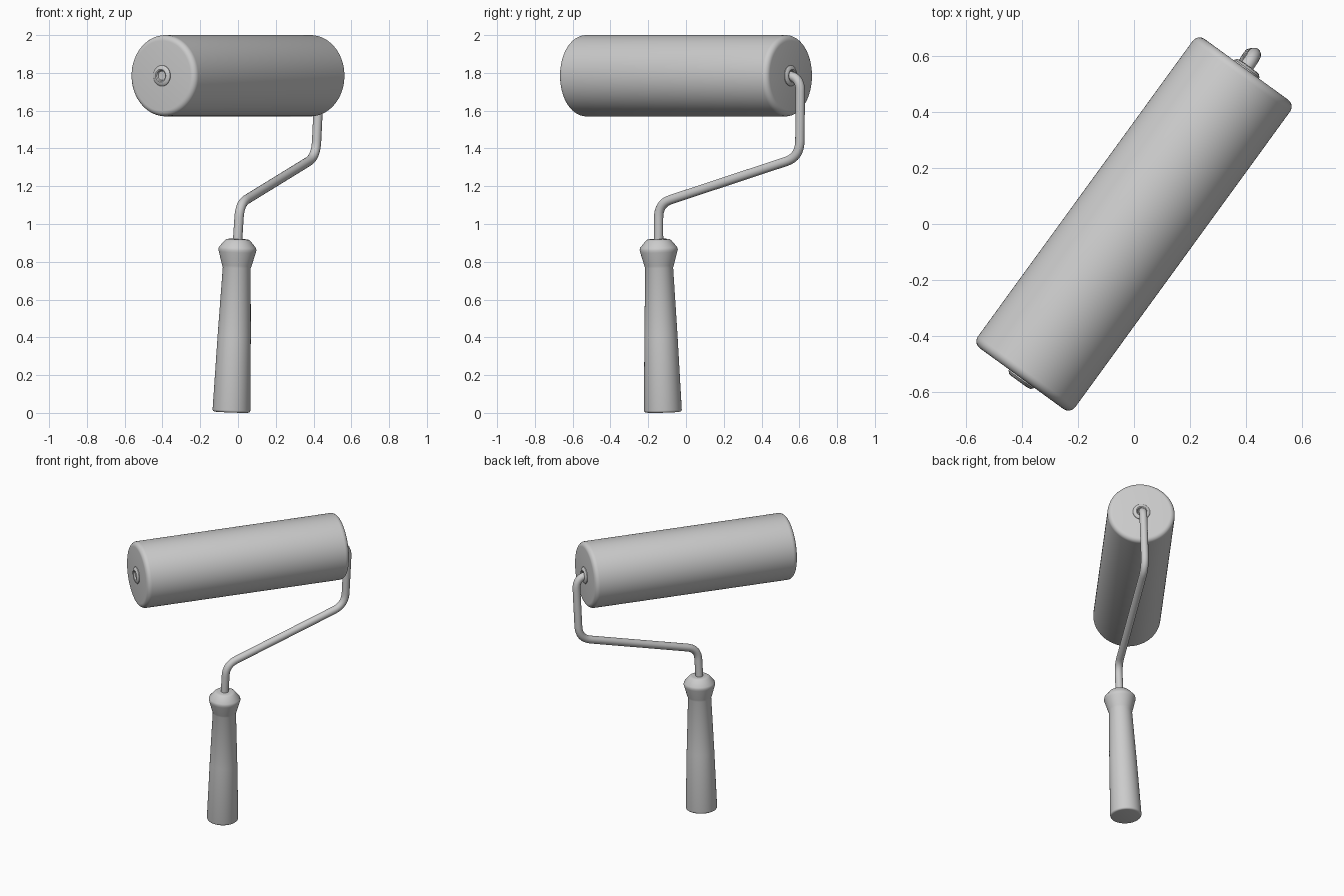
import bpy, bmesh, math
from mathutils import Vector

if "Cube" in bpy.data.objects:
    bpy.data.objects.remove(bpy.data.objects["Cube"])


def lathe(name, profile, origin, direction, segs=64, angle=35):
    """Spin (radius, height) points around an axis."""
    bm = bmesh.new()
    rings = []
    for r, h in profile:
        if r < 1e-6:
            rings.append([bm.verts.new((0, 0, h))])
        else:
            rings.append([bm.verts.new((r * math.cos(2 * math.pi * i / segs),
                                        r * math.sin(2 * math.pi * i / segs), h))
                          for i in range(segs)])
    for a, b in zip(rings, rings[1:]):
        for i in range(segs):
            j = (i + 1) % segs
            loop = [a[i % len(a)], a[j % len(a)], b[j % len(b)], b[i % len(b)]]
            bm.faces.new(list(dict.fromkeys(loop)))
    bmesh.ops.recalc_face_normals(bm, faces=bm.faces)
    me = bpy.data.meshes.new(name)
    bm.to_mesh(me)
    bm.free()
    ob = bpy.data.objects.new(name, me)
    bpy.context.collection.objects.link(ob)
    ob.location = origin
    ob.rotation_euler = Vector(direction).to_track_quat('Z', 'Y').to_euler()
    bpy.ops.object.select_all(action='DESELECT')
    ob.select_set(True)
    bpy.context.view_layer.objects.active = ob
    bpy.ops.object.shade_smooth_by_angle(angle=math.radians(angle))
    return ob


def rounded_path(points, cuts, steps=8):
    """Replace each inner corner by a smooth bend starting 'cut' away from it."""
    pts = [Vector(p) for p in points]
    out = [pts[0]]
    for a, p, b, c in zip(pts, pts[1:], pts[2:], cuts):
        s, e = p + (a - p).normalized() * c, p + (b - p).normalized() * c
        for k in range(steps + 1):
            t = k / steps
            out.append(s * (1 - t) ** 2 + p * 2 * t * (1 - t) + e * t ** 2)
    return out + [pts[-1]]


def arc(r, h, rad, a0, a1, n=6):
    return [(r + rad * math.cos(math.radians(a0 + (a1 - a0) * i / n)),
             h + rad * math.sin(math.radians(a0 + (a1 - a0) * i / n))) for i in range(n + 1)]


# Roller sleeve with softly rounded ends
axis = Vector((0.588, 0.809, 0)).normalized()
centre = Vector((0, 0, 1.785))
R, H, B = 0.215, 0.683, 0.03
lathe("roller_sleeve",
      [(0, -H)] + arc(R - B, -H + B, B, -90, 0) + arc(R - B, H - B, B, 0, 90) + [(0, H)],
      centre, axis, 96)

# Bearing hubs at both ends
hub = [(0, 0.001), (0.024, 0.002), (0.028, 0.011), (0.034, 0.014),
       (0.046, 0.012), (0.055, 0.004), (0.055, -0.02), (0, -0.02)]
for side, label in ((1, "rear"), (-1, "front")):
    lathe(label + "_hub", hub, centre + axis * side * H, axis * side, 48)

# Bent wire frame
path = rounded_path([(0.30, 0.413, 1.785), (0.433, 0.606, 1.785), (0.412, 0.602, 1.355),
                     (0.010, -0.145, 1.108), (-0.006, -0.145, 0.85)],
                    [0.085, 0.085, 0.075])
curve = bpy.data.curves.new("wire_frame", 'CURVE')
curve.dimensions = '3D'
curve.bevel_depth = 0.025
curve.bevel_resolution = 6
curve.use_fill_caps = True
spline = curve.splines.new('POLY')
spline.points.add(len(path) - 1)
for sp, p in zip(spline.points, path):
    sp.co = (*p, 1)
spline.use_smooth = True
bpy.context.collection.objects.link(bpy.data.objects.new("wire_frame", curve))

# Slightly tilted tapered handle with flared collar
lathe("handle",
      [(0, 0)] + arc(0.088, 0.012, 0.012, -90, 0, 4) +
      [(0.088, 0.40), (0.074, 0.765), (0.078, 0.777), (0.098, 0.848), (0.101, 0.861), (0.098, 0.873),
       (0.068, 0.909), (0.060, 0.915), (0.048, 0.917), (0, 0.917)],
      (-0.035, -0.122, 0.004), (0.034, -0.024, 0.917), 64, 40)
